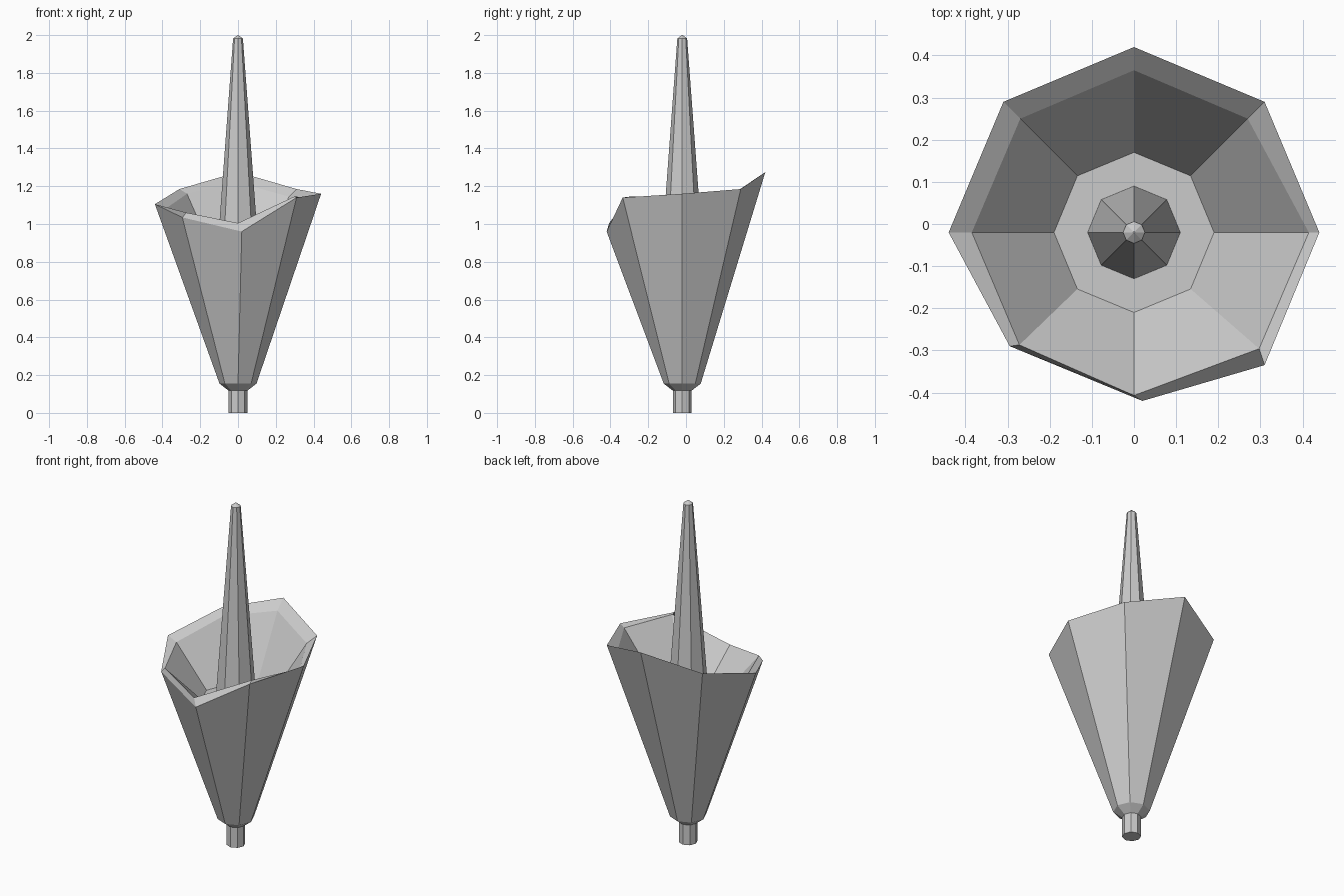
import bpy
from math import cos, sin, pi

if "Cube" in bpy.data.objects:
    bpy.data.objects.remove(bpy.data.objects["Cube"])

SIDES = 8
CY = -0.02  # flower axis sits slightly in front of y = 0


def ring(r, z):
    return [(r * cos(i * 2 * pi / SIDES), CY + r * sin(i * 2 * pi / SIDES), z)
            for i in range(SIDES)]


def loft(name, rings):
    """Skin a stack of eight-sided rings and cap both ends."""
    verts = [v for rg in rings for v in rg]
    faces = [tuple(reversed(range(SIDES)))]
    for k in range(len(rings) - 1):
        a, b = k * SIDES, (k + 1) * SIDES
        for i in range(SIDES):
            j = (i + 1) % SIDES
            faces.append((a + i, a + j, b + j, b + i))
    top = (len(rings) - 1) * SIDES
    faces.append(tuple(range(top, top + SIDES)))
    me = bpy.data.meshes.new(name)
    me.from_pydata(verts, [], faces)
    me.update()
    ob = bpy.data.objects.new(name, me)
    bpy.context.collection.objects.link(ob)
    return ob


# Irregular lip of the flower, counter-clockwise from +x
outer_lip = [(0.44, -0.02, 1.16), (0.31, 0.29, 1.185), (0, 0.42, 1.275), (-0.31, 0.29, 1.185),
             (-0.44, -0.02, 1.105), (-0.295, -0.29, 1.035), (0.02, -0.42, 0.96), (0.31, -0.335, 1.14)]
inner_lip = [(0.415, -0.02, 1.14), (0.27, 0.25, 1.145), (0, 0.365, 1.22), (-0.27, 0.25, 1.16),
             (-0.385, -0.02, 1.08), (-0.272, -0.287, 1.06), (0, -0.407, 1.005), (0.297, -0.296, 1.145)]

# Stem, flare, cup wall, lip and inner floor
loft("flower_cup", [ring(0.05, 0), ring(0.05, 0.118), ring(0.098, 0.155),
                    outer_lip, inner_lip, ring(0.19, 0.85)])

# Tapered centre spike with a small pointed tip
loft("centre_spike", [ring(0.11, 0.85), ring(0.026, 1.982), ring(0.002, 2.0)])
